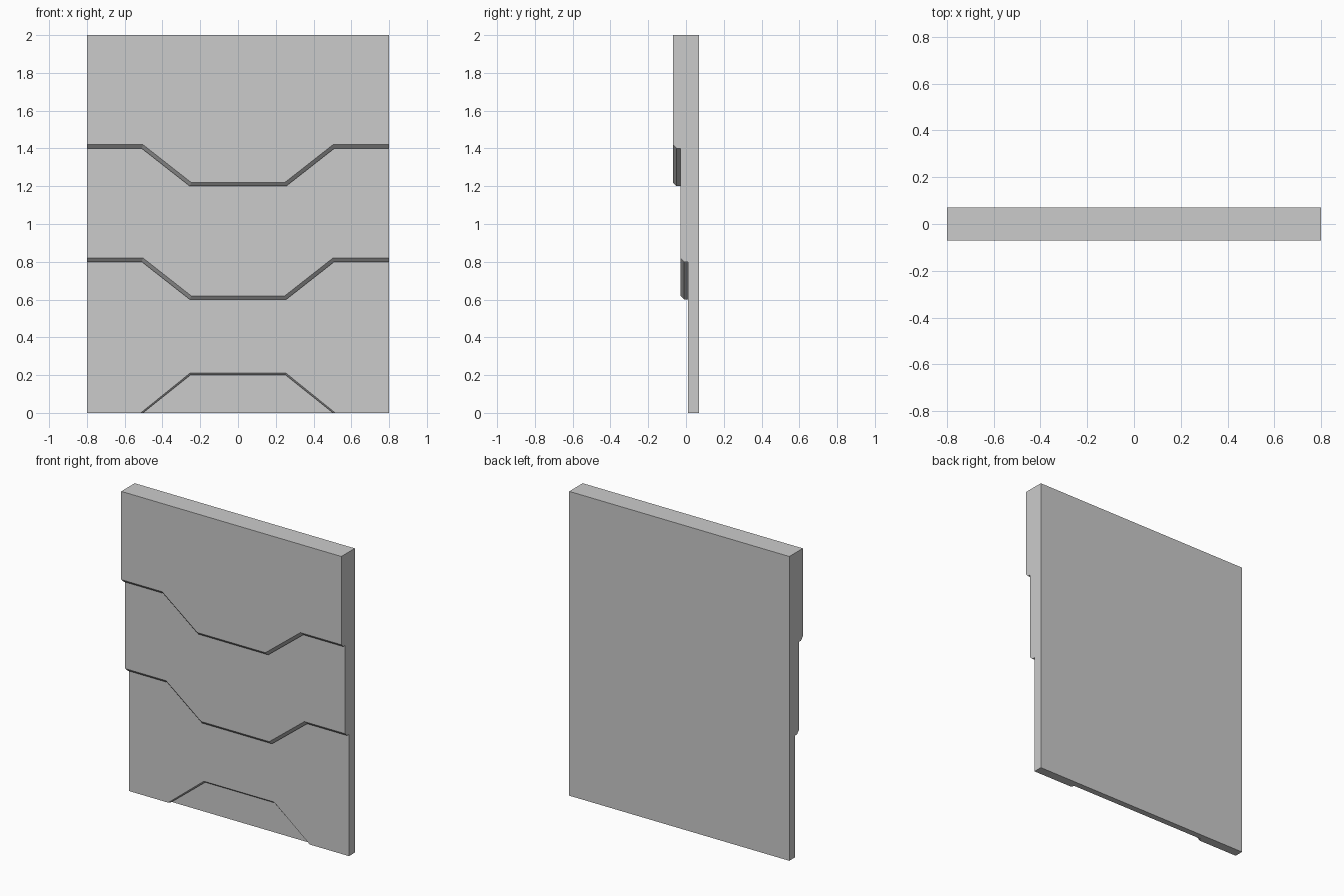
import bpy, bmesh

if "Cube" in bpy.data.objects:
    bpy.data.objects.remove(bpy.data.objects["Cube"])

W, H, BACK = 0.8, 2.0, 0.07
bm = bmesh.new()


def row(half, y):
    """Mirrored left-to-right row of vertices from (x, z) points on the +x half."""
    pts = [(-x, z) for x, z in reversed(half)] + half
    return [bm.verts.new((x, y, z)) for x, z in pts]


def strip(a, b):
    for i in range(len(a) - 1):
        bm.faces.new((a[i], a[i + 1], b[i + 1], b[i]))


def stepped_edge(z, y):
    """Trapezoid lip: chamfered front edge, then a straight return to the next layer."""
    front = row([(0.248, z + 0.02), (0.503, z + 0.22), (W, z + 0.22)], y)
    back = [(0.255, z), (0.51, z + 0.2), (W, z + 0.2)]
    mid, inner = row(back, y + 0.02), row(back, y + 0.04)
    strip(front, mid)
    strip(mid, inner)
    return [front, mid, inner]


# top edge, two overlapping lips, bottom edge
top = row([(W, H)], -0.07)
upper = stepped_edge(1.2, -0.07)
lower = stepped_edge(0.6, -0.03)
bottom = row([(W, 0)], 0.01)

# shallow trapezoid recess at the foot of the door
r_out = row([(0.255, 0.21), (0.515, 0)], 0.01)
r_mid = row([(0.252, 0.2), (0.503, 0)], 0.02)
r_in = row([(0.252, 0.2), (0.503, 0)], 0.03)
strip(r_out, r_mid)
strip(r_mid, r_in)

# front faces of the three layers and the recess floor
bm.faces.new(top + upper[0][::-1])
bm.faces.new(upper[2] + lower[0][::-1])
bm.faces.new(lower[2] + [bottom[1]] + r_out[::-1] + [bottom[0]])
bm.faces.new(r_in)

# back, top, sides and underside
back_top = row([(W, H)], BACK)
back_low = row([(W, 0)], BACK)
strip(back_top, back_low)
strip(top, back_top)
for s in (0, -1):
    edge = [r[s] for r in [top] + upper + lower + [bottom]]
    bm.faces.new(edge + [back_low[s], back_top[s]])
bm.faces.new([back_low[0], back_low[1], bottom[1], r_out[-1], r_mid[-1], r_in[-1],
              r_in[0], r_mid[0], r_out[0], bottom[0]])

bmesh.ops.recalc_face_normals(bm, faces=bm.faces[:])
mesh = bpy.data.meshes.new("door_panel")
bm.to_mesh(mesh)
bm.free()
bpy.context.collection.objects.link(bpy.data.objects.new("door_panel", mesh))
